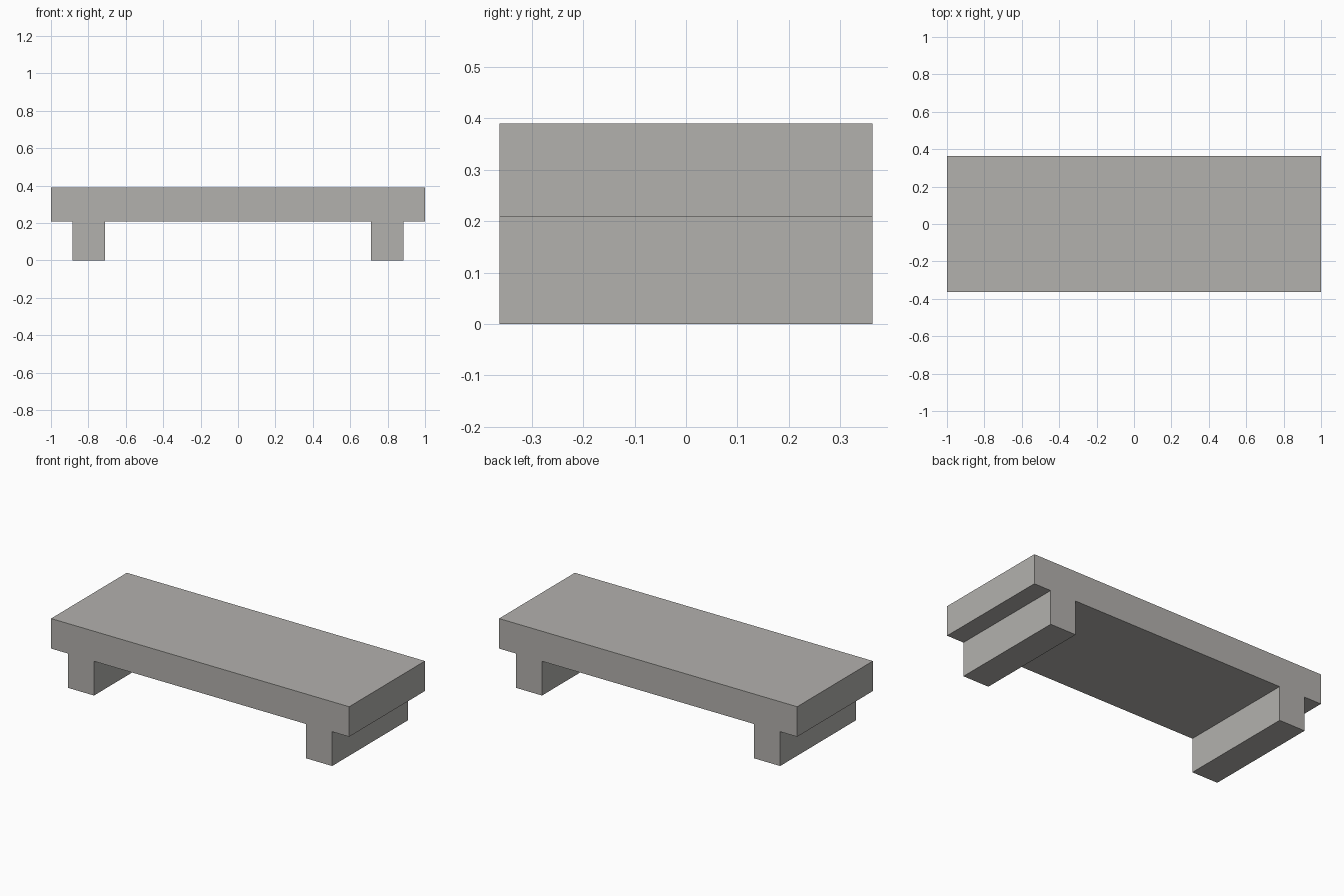
import bpy
import bmesh

cube = bpy.data.objects.get("Cube")
if cube:
    bpy.data.objects.remove(cube, do_unlink=True)

# Main sizes
HALF_LENGTH, HALF_DEPTH = 1.0, 0.363
HEIGHT, UNDERSIDE = 0.39, 0.208
LEG_INNER, LEG_OUTER = 0.712, 0.886

# Stone material
stone = bpy.data.materials.new("warm grey stone")
stone.use_nodes = True
colour = (0.45, 0.44, 0.42, 1)
stone.diffuse_color = colour
stone.node_tree.nodes["Principled BSDF"].inputs["Base Color"].default_value = colour

# Right half of the bench outline, mirrored to close the profile
half = [(LEG_INNER, UNDERSIDE), (LEG_INNER, 0), (LEG_OUTER, 0),
        (LEG_OUTER, UNDERSIDE), (HALF_LENGTH, UNDERSIDE), (HALF_LENGTH, HEIGHT)]
outline = half + [(-x, z) for x, z in reversed(half)]

# Bench slab and its two full-depth legs, extruded front to back
bm = bmesh.new()
front = bm.faces.new([bm.verts.new((x, -HALF_DEPTH, z)) for x, z in outline])
extruded = bmesh.ops.extrude_face_region(bm, geom=[front], use_keep_orig=True)
moved = [v for v in extruded["geom"] if isinstance(v, bmesh.types.BMVert)]
bmesh.ops.translate(bm, verts=moved, vec=(0, 2 * HALF_DEPTH, 0))
bmesh.ops.recalc_face_normals(bm, faces=bm.faces)

mesh = bpy.data.meshes.new("bench")
bm.to_mesh(mesh)
bm.free()
mesh.materials.append(stone)
bench = bpy.data.objects.new("bench", mesh)
bpy.context.collection.objects.link(bench)
